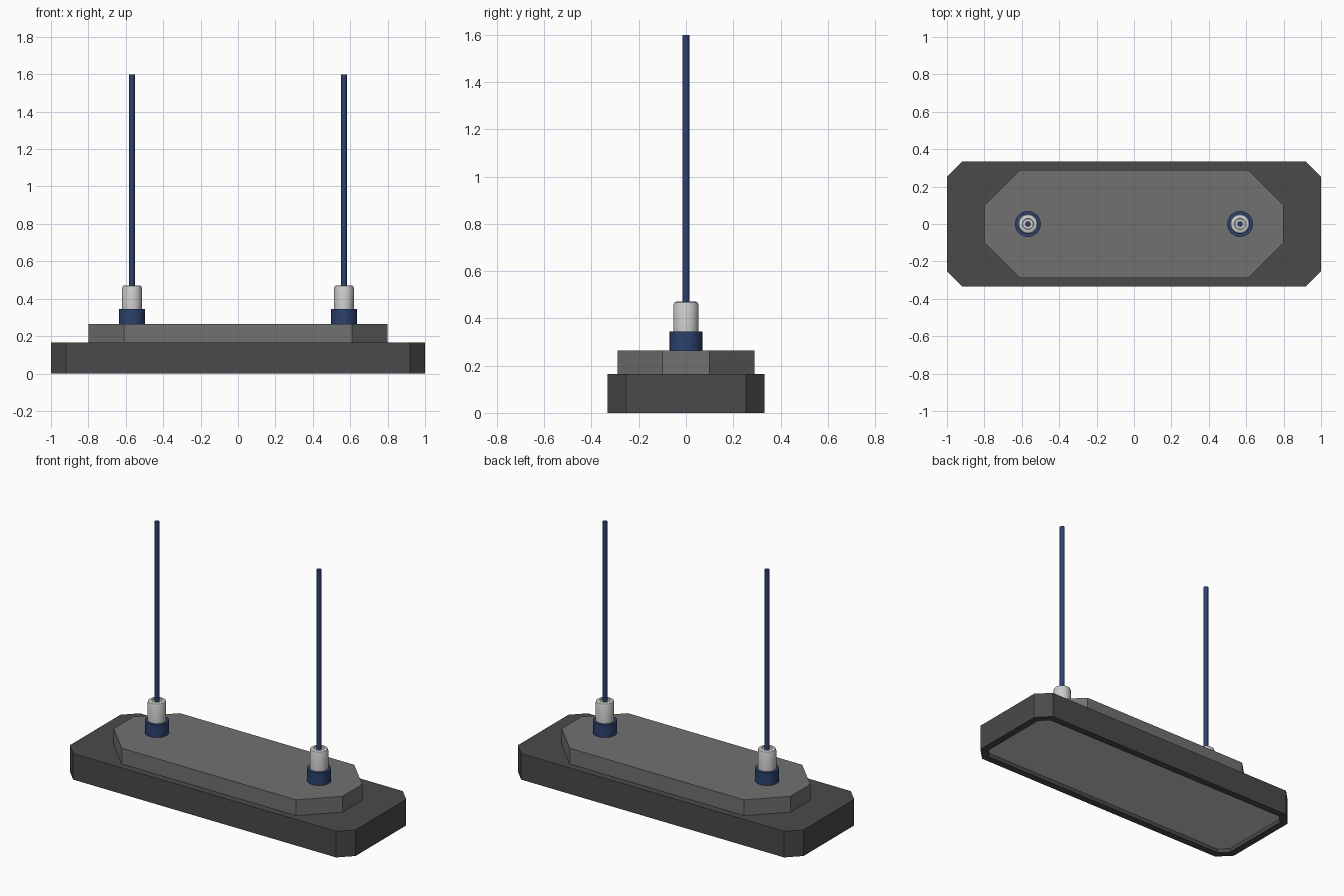
import bpy, bmesh, math

if "Cube" in bpy.data.objects:
    bpy.data.objects.remove(bpy.data.objects["Cube"])


def material(name, rgb):
    m = bpy.data.materials.new(name)
    m.diffuse_color = (*rgb, 1)
    m.use_nodes = True
    m.node_tree.nodes["Principled BSDF"].inputs["Base Color"].default_value = m.diffuse_color
    return m


DARK = material("dark grey", (0.068, 0.068, 0.068))
GREY = material("mid grey", (0.165, 0.165, 0.165))
LIGHT = material("light grey", (0.6, 0.6, 0.6))
BLUE = material("navy blue", (0.025, 0.053, 0.155))


def finish(name, bm, mat, smooth=False):
    bmesh.ops.recalc_face_normals(bm, faces=bm.faces[:])
    mesh = bpy.data.meshes.new(name)
    bm.to_mesh(mesh)
    bm.free()
    mesh.materials.append(mat)
    ob = bpy.data.objects.new(name, mesh)
    bpy.context.collection.objects.link(ob)
    if smooth:
        bpy.ops.object.select_all(action='DESELECT')
        ob.select_set(True)
        bpy.context.view_layer.objects.active = ob
        bpy.ops.object.shade_smooth_by_angle(angle=math.radians(30))
    return ob


def slab(name, hx, hy, cut, z0, z1, mat, rim=0, depth=0):
    """Rectangular slab with cut corners, optionally hollowed from below."""
    cx, cy = hx - cut, hy - cut
    outline = [(hx, -cy), (hx, cy), (cx, hy), (-cx, hy),
               (-hx, cy), (-hx, -cy), (-cx, -hy), (cx, -hy)]
    bm = bmesh.new()
    low = [bm.verts.new((x, y, z0)) for x, y in outline]
    high = [bm.verts.new((x, y, z1)) for x, y in outline]
    bottom = bm.faces.new(low[::-1])
    bm.faces.new(high)
    for i in range(8):
        j = (i + 1) % 8
        bm.faces.new((low[i], low[j], high[j], high[i]))
    if rim:
        bm.normal_update()
        bmesh.ops.inset_region(bm, faces=[bottom], thickness=rim, use_even_offset=True)
        inner = bmesh.ops.extrude_discrete_faces(bm, faces=[bottom])["faces"][0]
        bmesh.ops.translate(bm, verts=inner.verts[:], vec=(0, 0, depth))
    return finish(name, bm, mat)


def lathe(name, x, profile, mat, steps=32):
    """Spin an (r, z) profile that starts and ends on the axis."""
    bm = bmesh.new()
    vs = [bm.verts.new((r, 0, z)) for r, z in profile]
    es = [bm.edges.new(p) for p in zip(vs, vs[1:])]
    bmesh.ops.spin(bm, geom=vs + es, cent=(0, 0, 0), axis=(0, 0, 1),
                   angle=math.tau, steps=steps, use_merge=True)
    bmesh.ops.remove_doubles(bm, verts=bm.verts[:], dist=1e-5)
    ob = finish(name, bm, mat, True)
    ob.location.x = x


# Lamp body with a recessed light panel underneath
RIM = 0.045
slab("lamp_housing", 1.0, 0.333, 0.08, 0, 0.165, DARK, RIM, 0.04)
slab("diffuser_panel", 1.0 - RIM, 0.333 - RIM, 0.08 - 0.586 * RIM, 0.025, 0.05, LIGHT)
slab("top_plate", 0.8, 0.29, 0.19, 0.16, 0.265, GREY)

# Two hanging cables with their collars and caps
for side, x in (("left", -0.567), ("right", 0.567)):
    lathe(side + "_collar", x, [(0, 0.26), (0.069, 0.26), (0.069, 0.345), (0, 0.345)], BLUE)
    lathe(side + "_cap", x, [(0, 0.34), (0.053, 0.34), (0.053, 0.458), (0.049, 0.467),
                             (0.042, 0.471), (0.03, 0.471), (0.028, 0.465), (0, 0.465)], LIGHT)
    lathe(side + "_cable", x, [(0, 0.45), (0.015, 0.45), (0.015, 1.6), (0, 1.6)], BLUE, 16)
